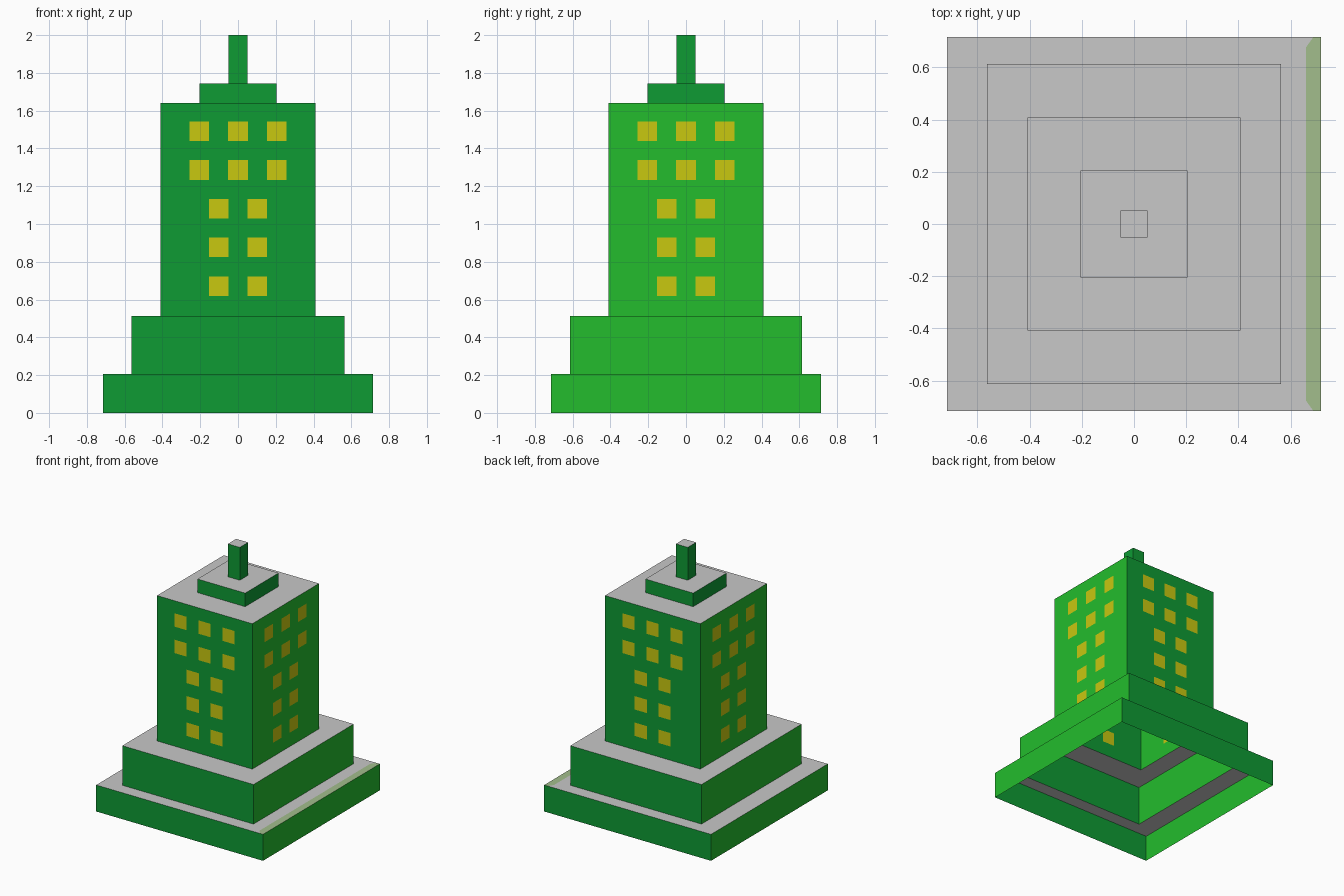
import bpy, bmesh
from mathutils import Vector

if "Cube" in bpy.data.objects:
    bpy.data.objects.remove(bpy.data.objects["Cube"])


def lin(c):
    c /= 255
    return c / 12.92 if c <= 0.04045 else ((c + 0.055) / 1.055) ** 2.4


def material(name, r, g, b):
    m = bpy.data.materials.new(name)
    m.diffuse_color = (lin(r), lin(g), lin(b), 1)
    m.use_nodes = True
    m.node_tree.nodes["Principled BSDF"].inputs["Base Color"].default_value = m.diffuse_color
    return m


MATS = [material("dark green", 14, 155, 52), material("bright green", 35, 188, 45),
        material("roof grey", 200, 200, 200), material("window yellow", 200, 200, 16),
        material("pale green", 162, 190, 140)]
DARK, BRIGHT, GREY, YELLOW, PALE = range(5)


def cut(bm, faces, co, no):
    geom = set(faces)
    for f in faces:
        geom.update(f.edges)
        geom.update(f.verts)
    bmesh.ops.bisect_plane(bm, geom=list(geom), dist=1e-5, plane_co=co, plane_no=no)


def tier(hx, hy, z0, z1, inner=None, side=BRIGHT):
    """Open-bottomed box; its roof has a hole where the next tier stands."""
    bm = bmesh.new()

    def loop(ax, ay, z):
        return [bm.verts.new((sx * ax, sy * ay, z))
                for sx, sy in ((-1, -1), (1, -1), (1, 1), (-1, 1))]
    low, top = loop(hx, hy, z0), loop(hx, hy, z1)
    hole = loop(*inner, z1) if inner else None
    for i in range(4):
        j = (i + 1) % 4
        f = bm.faces.new((low[i], low[j], top[j], top[i]))
        f.material_index = side if i % 2 else DARK
        if hole:
            bm.faces.new((top[i], top[j], hole[j], hole[i])).material_index = GREY
    if not hole:
        bm.faces.new(top).material_index = GREY
    bm.normal_update()
    return bm


def finish(name, bm):
    me = bpy.data.meshes.new(name)
    bm.to_mesh(me)
    bm.free()
    for m in MATS:
        me.materials.append(m)
    bpy.context.collection.objects.link(bpy.data.objects.new(name, me))


# Bottom step, with a pale strip along the right edge of its ledge
base = tier(0.716, 0.716, 0, 0.205, (0.563, 0.614))
for co, no in (((0.66, 0, 0), (1, 0, 0)),
               ((0.66, 0.678, 0), (0.038, -0.027, 0)),
               ((0.66, -0.678, 0), (0.038, 0.027, 0))):
    ledge = [f for f in base.faces if f.normal.z > 0.5
             and max(v.co.x for v in f.verts) > 0.7]
    cut(base, ledge, co, no)
for f in base.faces:
    c = f.calc_center_median()
    if f.normal.z > 0.5 and c.x > 0.66 and all(
            (c - Vector((0.66, s * 0.678, 0))).dot(Vector((0.038, -s * 0.027, 0))) > 0
            for s in (-1, 1)):
        f.material_index = PALE
finish("bottom_step", base)

# Second step
finish("middle_step", tier(0.563, 0.614, 0.205, 0.512, (0.409, 0.409)))

# Tower, with windows cut into all four walls
tower = tier(0.409, 0.409, 0.512, 1.64, (0.205, 0.205))
W = 0.052
three, two = (-0.206, 0, 0.206), (-0.102, 0.102)
rows = [(1.491, three), (1.286, three), (1.081, two), (0.876, two), (0.671, two)]
for z, cols in rows:
    for e in (-W, W):
        cut(tower, [f for f in tower.faces if abs(f.normal.z) < 0.5],
            (0, 0, z + e), (0, 0, 1))
for z, cols in rows:
    for u in cols:
        for e in (-W, W):
            for axis in (0, 1):
                no = Vector((0, 0, 0))
                no[axis] = 1
                band = [f for f in tower.faces
                        if abs(f.normal.z) < 0.5 and abs(f.normal[axis]) < 0.5
                        and abs(f.calc_center_bounds().z - z) < 0.01]
                cut(tower, band, no * (u + e), no)
    for f in tower.faces:
        c = f.calc_center_bounds()
        u = c.y if abs(f.normal.x) > 0.5 else c.x
        if abs(f.normal.z) < 0.5 and abs(c.z - z) < 0.01 and \
                any(abs(u - k) < 0.01 for k in cols):
            # skip the wider gaps between windows
            if max(v.co.z for v in f.verts) - min(v.co.z for v in f.verts) < 0.11:
                f.material_index = YELLOW
finish("tower", tower)

# Roof block and mast
finish("roof_block", tier(0.205, 0.205, 1.64, 1.745, (0.051, 0.051), DARK))
finish("mast", tier(0.051, 0.051, 1.745, 2.0, None, DARK))
